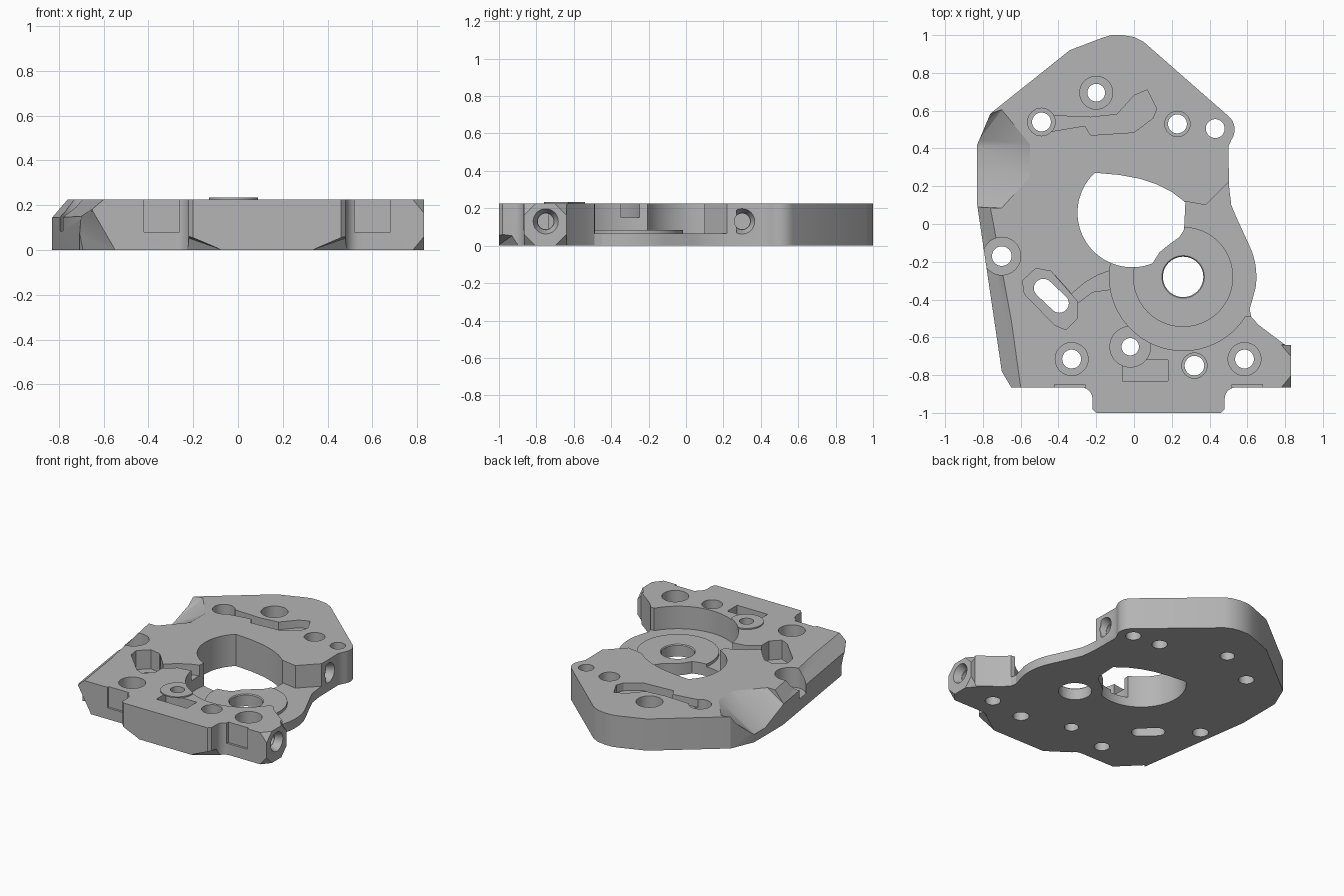
import bpy, bmesh
from math import cos, sin, radians, pi
from mathutils import Matrix, Vector

if "Cube" in bpy.data.objects:
    bpy.data.objects.remove(bpy.data.objects["Cube"], do_unlink=True)

TOP, FLOOR = 0.225, 0.065

metal = bpy.data.materials.new("machined grey metal")
metal.use_nodes = True
grey = (0.46, 0.46, 0.46, 1)
metal.diffuse_color = grey
metal.node_tree.nodes["Principled BSDF"].inputs["Base Color"].default_value = grey


def finish(bm, name):
    bmesh.ops.recalc_face_normals(bm, faces=bm.faces)
    mesh = bpy.data.meshes.new(name)
    bm.to_mesh(mesh)
    bm.free()
    ob = bpy.data.objects.new(name, mesh)
    bpy.context.scene.collection.objects.link(ob)
    return ob


def prism(name, pts, z0, z1):
    bm = bmesh.new()
    face = bm.faces.new([bm.verts.new((x, y, z0)) for x, y in pts])
    out = bmesh.ops.extrude_face_region(bm, geom=[face])
    verts = [v for v in out["geom"] if isinstance(v, bmesh.types.BMVert)]
    bmesh.ops.translate(bm, verts=verts, vec=(0, 0, z1 - z0))
    return finish(bm, name)


def hull(name, pts):
    bm = bmesh.new()
    bmesh.ops.convex_hull(bm, input=[bm.verts.new(p) for p in pts])
    return finish(bm, name)


def cone(name, centre, r0, r1, length, along_x=False):
    bm = bmesh.new()
    rot = Matrix.Rotation(pi / 2, 4, 'Y') if along_x else Matrix()
    shift = Vector((length / 2, 0, 0) if along_x else (0, 0, length / 2))
    bmesh.ops.create_cone(bm, cap_ends=True, segments=48, radius1=r0, radius2=r1,
                          depth=length, matrix=Matrix.Translation(Vector(centre) + shift) @ rot)
    return finish(bm, name)


def arc(cx, cy, r, a0, a1, n=24):
    angles = [radians(a0 + (a1 - a0) * i / n) for i in range(n + 1)]
    return [(cx + r * cos(a), cy + r * sin(a)) for a in angles]


def combine(tool, op='DIFFERENCE'):
    mod = plate.modifiers.new("join", 'BOOLEAN')
    mod.operation, mod.object, mod.solver = op, tool, 'EXACT'
    bpy.ops.object.modifier_apply(modifier=mod.name)
    bpy.data.objects.remove(tool, do_unlink=True)


# Plate outline, counter-clockwise from the front tab
outline = [(-0.2, -1), (0.46, -1), (0.48, -0.98)]
outline += arc(0.54, -0.925, 0.06, 180, 90, 6)
outline += [(0.83, -0.865), (0.83, -0.64), (0.8, -0.64), (0.66, -0.535)]
outline += [(0.62, -0.49), (0.612, -0.45), (0.63, -0.39)]
outline += arc(0.26, -0.28, 0.388, -8, 26, 8)
outline += [(0.54, 0.04), (0.515, 0.1), (0.503, 0.2), (0.5, 0.41)]
outline += arc(0.44, 0.5, 0.093, -35, 50, 8)
outline += [(0.05, 0.965), (0.0, 0.99), (-0.06, 1), (-0.12, 1), (-0.17, 0.985),
            (-0.34, 0.92), (-0.76, 0.585), (-0.83, 0.42), (-0.83, 0.1),
            (-0.7, -0.78), (-0.65, -0.865)]
outline += arc(-0.28, -0.925, 0.06, 90, 0, 6)
outline += [(-0.22, -0.98)]
plate = prism("mounting_plate", outline, 0, TOP)
bpy.context.view_layer.objects.active = plate
plate.select_set(True)

# Raised pad near the front
combine(cone("pad", (-0.02, -0.65, 0.2), 0.11, 0.11, 0.034), 'UNION')

# Deep round pocket open to the left side, with a low hub ring
pocket = arc(0.26, -0.28, 0.39, 163, 328, 40)
pocket += [(0.7, -0.5), (0.9, -0.3), (0.9, 0.22), (0.5, 0.22), (0.38, 0.1),
           (0.27, 0.12), (0, 0)]
combine(prism("pocket", pocket, FLOOR, 0.4))
combine(cone("hub", (0.26, -0.28, 0.03), 0.265, 0.265, 0.055), 'UNION')
combine(cone("hub_bevel", (0.26, -0.28, 0.07), 0.1, 0.125, 0.03))
combine(cone("hub_bore", (0.26, -0.28, -0.1), 0.107, 0.107, 0.5))

# Main opening
opening = arc(-0.01, 0.06, 0.289, 133, 292, 36)
opening += [(0.135, -0.15), (0.19, -0.105), (0.24, -0.07), (0.265, -0.03), (0.272, 0.115),
            (0.2, 0.17), (0.12, 0.21), (0.03, 0.24), (-0.08, 0.26)]
combine(prism("opening", opening, -0.1, 0.4))

# Shallow recesses: rear channel, front rectangle, curved side channel
rear = [(-0.46, 0.575), (-0.23, 0.565), (-0.09, 0.58), (0.0, 0.68), (0.07, 0.71),
        (0.12, 0.61), (0.1, 0.56), (0.0, 0.485), (-0.23, 0.47), (-0.26, 0.52), (-0.44, 0.49)]
combine(prism("rear_channel", rear, 0.17, 0.4))
front = [(-0.06, -0.83), (0.18, -0.83), (0.18, -0.72), (-0.06, -0.72)]
combine(prism("front_recess", front, 0.15, TOP + 0.001))
side = [(-0.42, -0.3), (-0.33, -0.38), (-0.26, -0.345), (-0.2, -0.34), (-0.11, -0.36),
        (-0.1, -0.24), (-0.18, -0.245), (-0.27, -0.27), (-0.35, -0.33)]
side = [(-0.42, -0.27), (-0.36, -0.45), (-0.3, -0.42), (-0.22, -0.36), (-0.08, -0.34),
        (-0.08, -0.23), (-0.19, -0.27), (-0.26, -0.31), (-0.33, -0.37)]
combine(prism("side_channel", side, 0.15, 0.4))

# Slot with its stepped surround
surround = [(-0.59, -0.3), (-0.52, -0.235), (-0.44, -0.25), (-0.3, -0.41), (-0.3, -0.5),
            (-0.36, -0.56), (-0.42, -0.535), (-0.58, -0.37)]
combine(prism("slot_surround", surround, 0.09, 0.4))
slot = arc(-0.48, -0.34, 0.05, 45, 225, 12) + arc(-0.395, -0.42, 0.05, 225, 405, 12)
combine(prism("slot", slot, -0.1, 0.4))

# Bolt holes: x, y, bore radius, counterbore radius
holes = [(-0.2, 0.695, 0.047, 0.087), (-0.49, 0.54, 0.05, 0.073),
         (0.23, 0.53, 0.05, 0.067), (0.43, 0.505, 0.05, 0),
         (-0.33, -0.715, 0.05, 0.087), (0.585, -0.715, 0.05, 0.087),
         (0.32, -0.75, 0.052, 0.067), (-0.02, -0.65, 0.046, 0),
         (-0.7, -0.17, 0.052, 0.1)]
for x, y, bore, wide in holes:
    combine(cone("bore", (x, y, -0.1), bore, bore, 0.5))
    if wide:
        combine(cone("counterbore", (x, y, 0.085), wide, wide, 0.4))

# Threaded holes in the left side
for x, y in ((0.83, -0.75), (0.5, 0.3)):
    combine(cone("side_bore", (x - 0.16, y, 0.13), 0.042, 0.042, 0.3, True))
    combine(cone("side_mouth", (x - 0.05, y, 0.13), 0.045, 0.068, 0.052, True))

# Long bevel along the right edge
combine(hull("edge_bevel", [(-0.76, 0.085, TOP), (-0.595, -0.9, TOP), (-0.835, 0.1, 0.14),
                            (-0.695, -0.9, 0.14), (-1, 0.1, 0.14), (-1, -0.9, 0.14),
                            (-1, 0.085, 0.4), (-1, -0.9, 0.4), (-0.72, 0.085, 0.28),
                            (-0.53, -0.9, 0.28)]))

# Faceted scoop in the right edge
combine(hull("scoop", [(-0.7, 0.605, TOP), (-0.55, 0.42, TOP), (-0.55, 0.25, TOP),
                       (-0.7, 0.085, TOP), (-0.84, 0.42, 0.05), (-0.84, 0.3, 0.05),
                       (-0.84, 0.09, 0.14), (-0.84, 0.5, 0.12), (-0.7, 0.605, 0.4),
                       (-0.55, 0.42, 0.4), (-0.55, 0.25, 0.4), (-0.7, 0.085, 0.4),
                       (-1, 0.085, 0.4), (-1, 0.605, 0.4), (-1, 0.4, 0.05)]))

# Undercut front right corner
combine(hull("corner_cut", [(-0.72, -0.75, 0.14), (-0.64, -0.88, 0.18), (-0.53, -0.88, -0.01),
                            (-0.69, -0.72, -0.01), (-0.9, -0.9, -0.01), (-0.9, -0.9, 0.18)]))

# Clipped corners of the side lug
for y, s in ((-0.64, 1), (-0.865, -1)):
    for z, up in ((0, -1), (TOP, 1)):
        tip = Vector((0.83, y, z))
        far = tip + Vector((0.03, s * 0.03, up * 0.03))
        combine(hull("lug_clip", [tip - Vector((0.05, 0, 0)), tip - Vector((0, s * 0.06, 0)),
                                  tip - Vector((0, 0, up * 0.06)), far]))

# Undercut corners of the front tab
for x, s in ((-0.22, -1), (0.48, 1)):
    combine(hull("tab_cut", [(x + s * 0.02, -1.02, 0.075), (x - s * 0.18, -1.02, -0.01),
                             (x + s * 0.02, -0.88, -0.01), (x + s * 0.02, -0.92, 0.06),
                             (x + s * 0.02, -1.02, -0.01)]))

# Relieved walls beside the front tab
for a, b in ((-0.42, -0.26), (0.52, 0.68)):
    combine(prism("wall_relief", [(a, -0.92), (b, -0.92), (b, -0.85), (a, -0.85)], 0.08, 0.4))

plate.data.materials.clear()
plate.data.materials.append(metal)
for face in plate.data.polygons:
    face.material_index = 0
bpy.ops.object.shade_smooth_by_angle(angle=radians(25))
